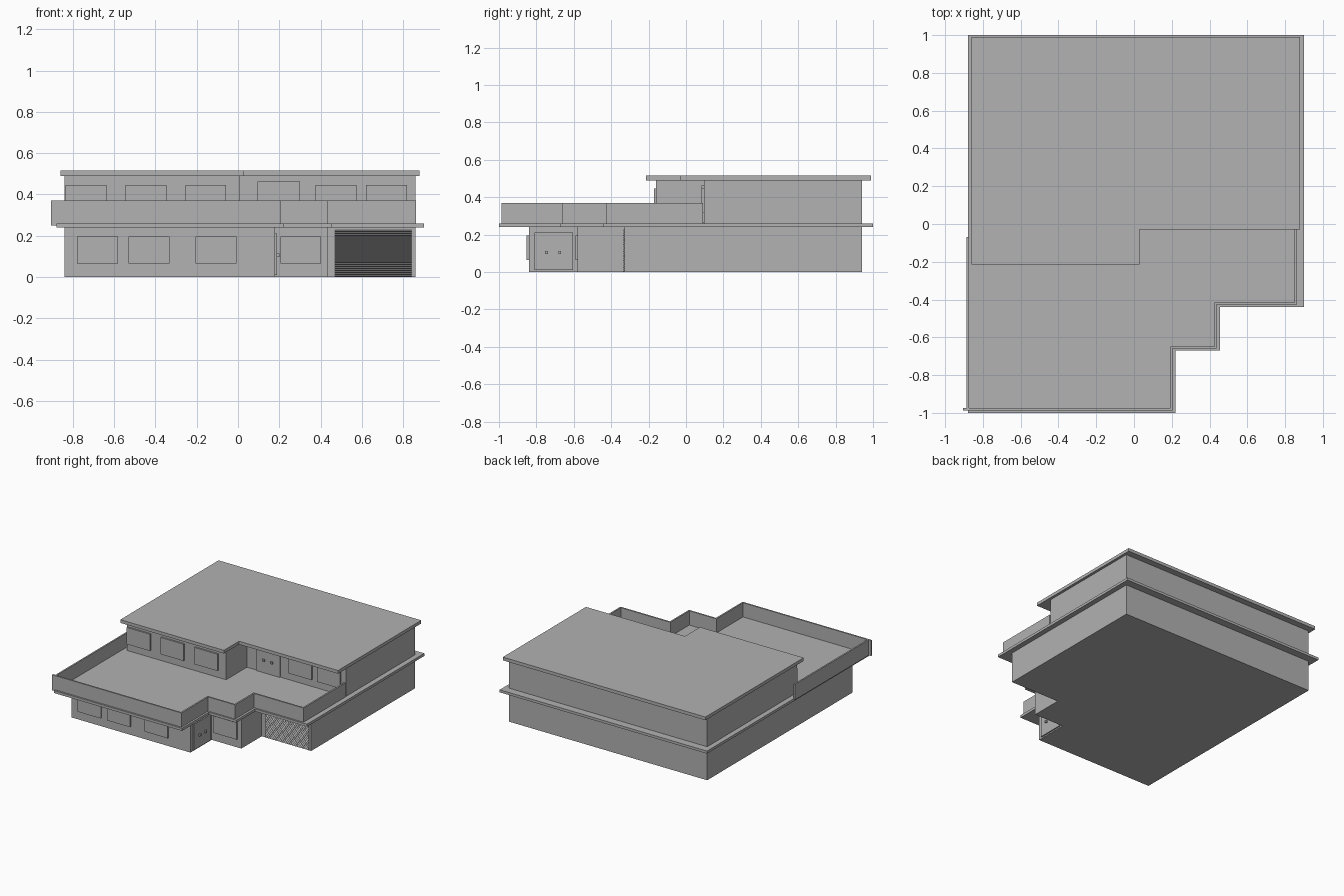
import bpy
import bmesh
from mathutils import Vector

if "Cube" in bpy.data.objects:
    bpy.data.objects.remove(bpy.data.objects["Cube"], do_unlink=True)

grey = bpy.data.materials.new("plain_grey")
grey.use_nodes = True
COLOUR = (0.445, 0.445, 0.445, 1)
grey.diffuse_color = COLOUR
grey.node_tree.nodes["Principled BSDF"].inputs["Base Color"].default_value = COLOUR


def finish(name, bm):
    bmesh.ops.recalc_face_normals(bm, faces=bm.faces)
    mesh = bpy.data.meshes.new(name)
    bm.to_mesh(mesh)
    bm.free()
    mesh.materials.append(grey)
    obj = bpy.data.objects.new(name, mesh)
    bpy.context.collection.objects.link(obj)
    return obj


def extrude(name, points, move):
    """Extrude a closed outline of 3D points along a vector."""
    bm = bmesh.new()
    face = bm.faces.new([bm.verts.new(p) for p in points])
    new = bmesh.ops.extrude_face_region(bm, geom=[face])["geom"]
    verts = [v for v in new if isinstance(v, bmesh.types.BMVert)]
    bmesh.ops.translate(bm, vec=Vector(move), verts=verts)
    return finish(name, bm)


def prism(name, outline, z0, z1):
    return extrude(name, [(x, y, z0) for x, y in outline], (0, 0, z1 - z0))


def box(name, x0, x1, y0, y1, z0, z1):
    return prism(name, [(x0, y0), (x1, y0), (x1, y1), (x0, y1)], z0, z1)


def stepped(left, back, steps):
    """Outline with a straight back and a stepped front of (right x, front y)."""
    pts = [(left, back)]
    x = left
    for right, front in steps:
        pts += [(x, front), (right, front)]
        x = right
    return pts + [(x, back)]


# Main storeys and overhanging slabs
prism("ground_floor", stepped(-0.84, 0.94, [(0.18, -0.84), (0.435, -0.58), (0.86, -0.33)]), 0, 0.24)
prism("terrace_slab", stepped(-0.88, 1.0, [(0.22, -1.0), (0.455, -0.67), (0.9, -0.44)]), 0.24, 0.26)
prism("upper_floor", stepped(-0.84, 0.94, [(0.01, -0.16), (0.86, 0.095)]), 0.26, 0.49)
prism("roof_slab", stepped(-0.86, 0.99, [(0.03, -0.215), (0.88, -0.03)]), 0.49, 0.515)

# Terrace parapet, one thin panel per run
T = 0.012
TOP = 0.37
box("parapet_left", -0.886, -0.874, -0.975, -0.07, 0.25, TOP)
box("parapet_front", -0.905, 0.205, -0.987, -0.975, 0.25, TOP)
box("parapet_entry_side", 0.193, 0.205, -0.975, -0.648, 0.26, TOP)
box("parapet_middle", 0.205, 0.437, -0.66, -0.648, 0.26, TOP)
box("parapet_step_side", 0.425, 0.437, -0.648, -0.415, 0.26, TOP)
box("parapet_garage", 0.437, 0.862, -0.427, -0.415, 0.26, TOP)
box("parapet_right", 0.85, 0.862, -0.415, 0.09, 0.26, TOP)

# Windows: raised panels in front of each wall, (left x, wall y, base z)
windows = [(-0.78, -0.84, 0.065), (-0.53, -0.84, 0.065), (-0.205, -0.84, 0.065),
           (0.205, -0.58, 0.065),
           (-0.835, -0.16, 0.315), (-0.545, -0.16, 0.315), (-0.255, -0.16, 0.315),
           (0.375, 0.095, 0.315), (0.62, 0.095, 0.315)]
for x, y, z in windows:
    box("window", x, x + 0.198, y - 0.012, y + 0.005, z, z + 0.13)

# Double doors with a pair of knobs
box("entry_door", 0.175, 0.19, -0.81, -0.605, 0.01, 0.21)
box("terrace_door", 0.095, 0.3, 0.084, 0.1, 0.262, 0.462)
for side in (-0.035, 0.035):
    y = -0.71 + side
    box("entry_knob", 0.19, 0.202, y - 0.008, y + 0.008, 0.097, 0.113)
    x = 0.198 + side
    box("terrace_knob", x - 0.008, x + 0.008, 0.072, 0.084, 0.352, 0.368)

# Garage shutter: saw-tooth slats
SLATS = 24
step = 0.228 / SLATS
profile = [(0.47, -0.325, 0)]
for i in range(SLATS):
    profile += [(0.47, -0.331, i * step), (0.47, -0.337, (i + 0.5) * step)]
profile += [(0.47, -0.331, SLATS * step), (0.47, -0.325, SLATS * step)]
extrude("garage_shutter", profile, (0.37, 0, 0))
